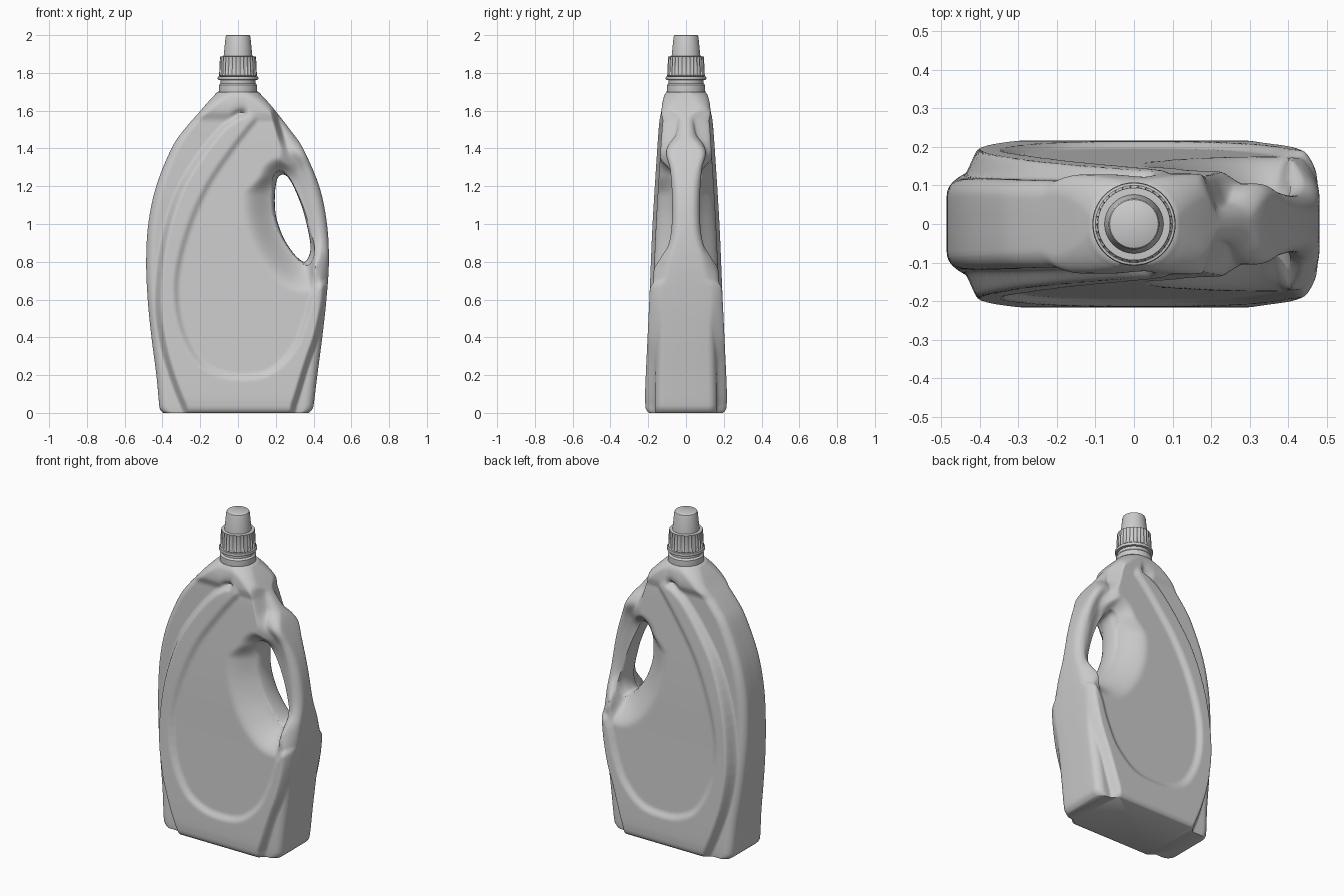
import bpy, bmesh, math

if "Cube" in bpy.data.objects:
    bpy.data.objects.remove(bpy.data.objects["Cube"])


def spline(pts, closed=False, n=6):
    """Catmull-Rom curve through 2D points."""
    out, m = [], len(pts)
    for i in range(m if closed else m - 1):
        if closed:
            p = [pts[(i + k) % m] for k in (-1, 0, 1, 2)]
        else:
            p = [pts[min(max(i + k, 0), m - 1)] for k in (-1, 0, 1, 2)]
        for j in range(n):
            t = j / n
            out.append(tuple(0.5 * (2 * b + (c - a) * t + (2 * a - 5 * b + 4 * c - d) * t * t
                                    + (3 * b - a - 3 * c + d) * t ** 3) for a, b, c, d in zip(*p)))
    return out if closed else out + [pts[-1]]


def table(pts):
    """Smooth function of height from (z, value) pairs."""
    c = spline(pts)

    def f(z):
        for (a, u), (b, v) in zip(c, c[1:]):
            if z <= b:
                return u + (v - u) * max(0, (z - a) / max(b - a, 1e-9))
        return c[-1][1]
    return f


def step(a, b, x):
    t = min(1, max(0, (x - a) / (b - a)))
    return t * t * (3 - 2 * t)


def inside_dist(poly, x, z):
    """Signed distance to a polygon, positive inside."""
    best, inside = 9, False
    ax, az = poly[-1]
    for bx, bz in poly:
        ex, ez, px, pz = bx - ax, bz - az, x - ax, z - az
        t = min(1, max(0, (px * ex + pz * ez) / (ex * ex + ez * ez + 1e-12)))
        best = min(best, (px - t * ex) ** 2 + (pz - t * ez) ** 2)
        if (az > z) != (bz > z) and x < ax + ex * (z - az) / ez:
            inside = not inside
        ax, az = bx, bz
    return math.sqrt(best) * (1 if inside else -1)


def make_object(name, bm, angle=40):
    bmesh.ops.recalc_face_normals(bm, faces=bm.faces)
    me = bpy.data.meshes.new(name)
    bm.to_mesh(me)
    bm.free()
    ob = bpy.data.objects.new(name, me)
    bpy.context.collection.objects.link(ob)
    return ob


def activate(ob):
    bpy.ops.object.select_all(action='DESELECT')
    ob.select_set(True)
    bpy.context.view_layer.objects.active = ob


def smooth(ob, deg):
    activate(ob)
    bpy.ops.object.shade_smooth_by_angle(angle=math.radians(deg))


def loft(rings):
    """Skin closed rings of points and cap both ends."""
    bm = bmesh.new()
    vs = [[bm.verts.new(p) for p in r] for r in rings]
    n = len(vs[0])
    for a, b in zip(vs, vs[1:]):
        for i in range(n):
            j = (i + 1) % n
            bm.faces.new((a[i], a[j], b[j], b[i]))
    bm.faces.new(vs[0][::-1])
    bm.faces.new(vs[-1])
    return bm


# Body silhouettes: left, right, rim depth, side-strip depths, panel recess, corner radius
left = table([(0, -.395), (.012, -.408), (.04, -.417), (.2, -.432), (.4, -.458), (.6, -.478), (.8, -.486),
              (1, -.475), (1.2, -.433), (1.4, -.352), (1.5, -.285), (1.6, -.198), (1.65, -.155), (1.7, -.108)])
right = table([(0, .375), (.012, .388), (.04, .4), (.2, .42), (.4, .446), (.6, .468), (.8, .481),
               (1, .471), (1.2, .43), (1.4, .344), (1.5, .275), (1.6, .197), (1.65, .155), (1.7, .108)])
rim = table([(0, .195), (.012, .208), (.04, .215), (.15, .215), (.6, .194), (1, .177), (1.4, .152),
             (1.54, .141), (1.6, .13), (1.67, .118), (1.7, .102)])
strip_l = table([(0, .15), (.03, .165), (.4, .14), (.8, .12), (1.2, .118), (1.5, .113), (1.55, .113),
                 (1.6, .128), (1.67, .118), (1.7, .102)])
strip_r = table([(0, .15), (.03, .165), (.4, .16), (.65, .17), (.8, .125), (.95, .08), (1.15, .074),
                 (1.28, .09), (1.37, .122), (1.42, .11), (1.48, .07), (1.57, .066), (1.61, .115),
                 (1.67, .118), (1.7, .102)])
recess = table([(0, .018), (1.4, .018), (1.54, .016), (1.6, 0), (1.7, 0)])
corner = table([(0, .05), (1.4, .05), (1.6, .06), (1.7, .1)])

# Relief outlines in the front plane: raised plate, recessed panel, handle hole
plate = spline([(.05, 1.6), (.0, 1.56), (-.085, 1.49), (-.2, 1.345), (-.307, 1.16), (-.386, .895),
                (-.413, .6), (-.386, .365), (-.333, .18), (-.27, .02), (-.22, -.1), (.23, -.1), (.286, .04),
                (.354, .26), (.413, .44), (.45, .65), (.42, .78), (.3, .95), (.23, 1.15), (.25, 1.32),
                (.22, 1.45), (.18, 1.6), (.16, 1.8), (.05, 1.8)], True, 4)
panel = spline([(.045, 1.52), (-.04, 1.41), (-.175, 1.21), (-.28, .97), (-.34, .71), (-.32, .47),
                (-.23, .28), (-.12, .2), (.01, .175), (.17, .2), (.3, .32), (.37, .48), (.43, .66),
                (.6, .8), (.6, 1.8), (-.3, 1.8), (-.3, 1.65), (0, 1.6), (.05, 1.6), (.075, 1.56)], True, 4)
hole = spline([(.228, 1.26), (.262, 1.25), (.3, 1.185), (.345, 1.07), (.378, .93), (.383, .86), (.365, .81),
               (.34, .803), (.29, .85), (.235, .94), (.2, 1.05), (.195, 1.15), (.205, 1.23)], True, 4)


def depth(x, z):
    """Half thickness of the bottle at a point of the front plane."""
    side = step(-.05, .05, x)
    s = strip_l(z) * (1 - side) + strip_r(z) * side
    wide = side * step(.65, .85, z) * (1 - step(1.3, 1.4, z)) * .05
    h = s + (rim(z) - s) * step(-.03 - wide, .012 + wide, inside_dist(plate, x, z))
    h -= recess(z) * step(-.005, .035, inside_dist(panel, x, z)) * (1 - step(.3, .4, x) * step(.7, .85, z))
    if x > 0 and .55 < z < 1.5:      # scoop around the hole
        outer = step(-.02, .05, x - .24 - (1.26 - z) * .26)
        w = .17 - .11 * outer - .07 * step(1.15, 1.26, z) * (1 - outer)
        e = min(h, .055)
        h = e + (h - e) * step(-.02, w, -inside_dist(hole, x, z))
    return h


# Bottle body
NX, NZ = 120, 150
us = [i / NX - .8 * math.sin(2 * math.pi * i / NX) / (2 * math.pi) for i in range(NX + 1)]
rings = []
for z in [0, .004, .012, .025] + [.04 + 1.66 * i / NZ for i in range(NZ + 1)]:
    a, b = left(z), right(z)
    front = []
    for u in us:
        x = a + (b - a) * u
        h = depth(x, z)
        r = min(corner(z), h * .9)
        t = min(x - a, b - x, r)
        front.append((x, h - r + math.sqrt(max(0, r * r - (r - t) ** 2))))
    ring = [(x, -y, z) for x, y in front]
    ring += [(b, k * front[-1][1], z) for k in (-.33, .33)]
    ring += [(x, y, z) for x, y in reversed(front)]
    ring += [(a, k * front[0][1], z) for k in (.33, -.33)]
    rings.append(ring)
body = make_object("bottle_body", loft(rings))

# Handle hole, waisted so the grip edges are rounded
cx, cz = .29, 1.03
cutter = make_object("handle_cutter", loft(
    [[(cx + (x - cx) * k, y, cz + (z - cz) * (1 + (k - 1) * .4)) for x, z in hole]
     for y, k in ((-.4, 1.3), (-.07, 1.22), (-.05, 1.09), (-.025, 1.02), (0, 1),
                  (.025, 1.02), (.05, 1.09), (.07, 1.22), (.4, 1.3))]))
cutter.hide_render = True
mod = body.modifiers.new("hole", 'BOOLEAN')
mod.operation, mod.solver, mod.object = 'DIFFERENCE', 'EXACT', cutter
activate(body)
bpy.ops.object.modifier_apply(modifier=mod.name)
bpy.data.objects.remove(cutter)
smooth(body, 50)


def lathe(name, profile, seg=64, ribs=0, rib_depth=0):
    """Turned part; the third profile value switches the ribs on."""
    rs = []
    for r, z, on in profile:
        ring = []
        for i in range(seg):
            t = 2 * math.pi * i / seg
            q = r - (rib_depth * on if ribs and (i * ribs // seg * 4 + 0) != i * 4 * ribs // seg else 0)
            ring.append((q * math.cos(t), q * math.sin(t), z))
        rs.append(ring)
    smooth(make_object(name, loft(rs)), 35)


# Neck with collar ring
lathe("neck", [(.1, 1.68, 0), (.102, 1.7, 0), (.101, 1.735, 0), (.092, 1.745, 0), (.092, 1.79, 0)])
lathe("collar_ring", [(.09, 1.762, 0), (.106, 1.764, 0), (.108, 1.772, 0), (.106, 1.78, 0), (.09, 1.783, 0)])

# Ribbed cap and tapered spout cover
lathe("ribbed_cap", [(.09, 1.775, 0), (.1, 1.785, 0), (.1, 1.79, 1), (.096, 1.875, 1), (.094, 1.887, 0),
                     (.07, 1.889, 0)], 120, 30, .005)
lathe("spout_cover", [(.077, 1.88, 0), (.076, 1.89, 0), (.066, 1.99, 0), (.063, 1.998, 0), (.06, 2, 0)])
